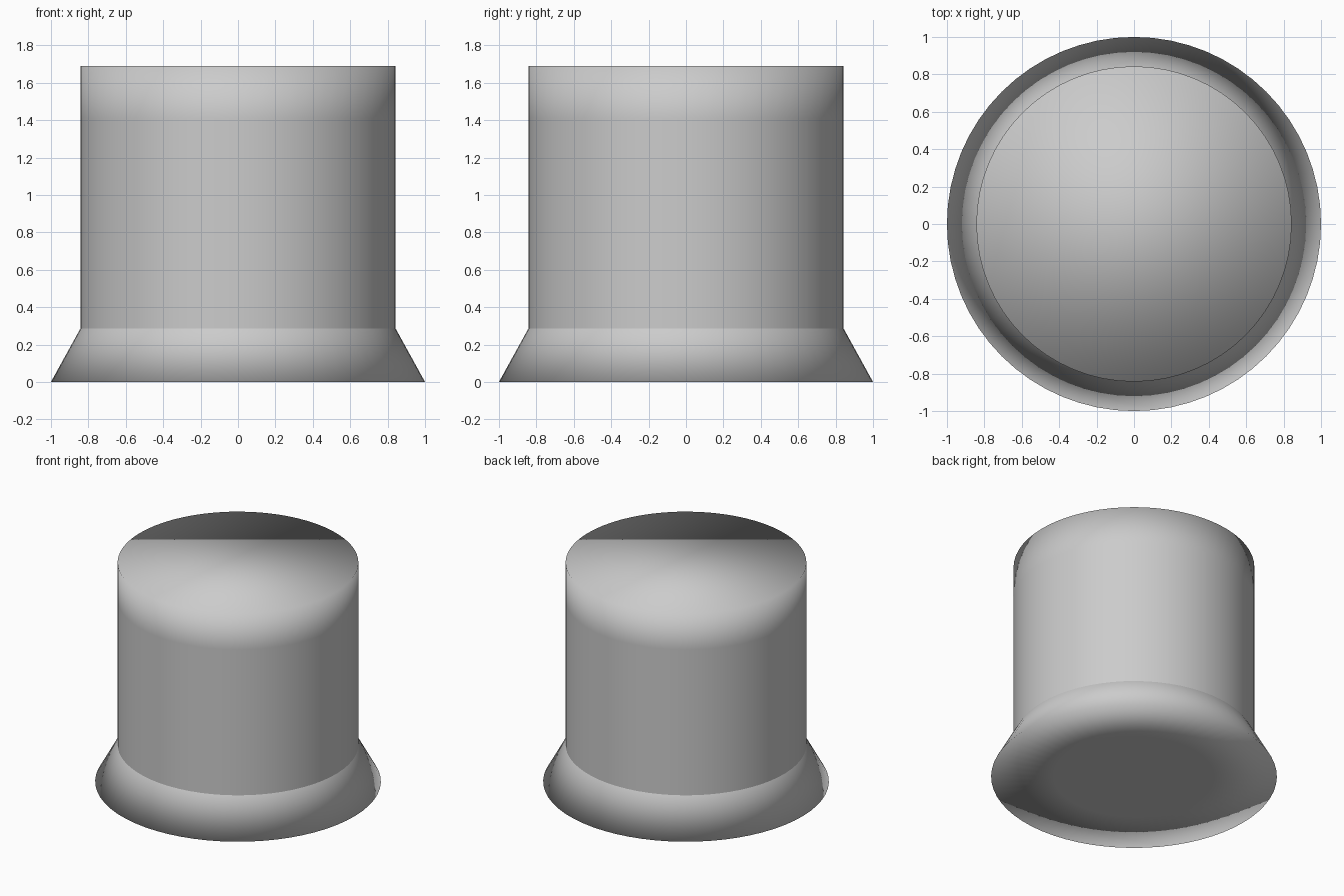
import bpy, bmesh
from math import cos, sin, pi

if "Cube" in bpy.data.objects:
    bpy.data.objects.remove(bpy.data.objects["Cube"])

SIDES = 64


def lathe(name, profile, cap_start=False, cap_end=False):
    """Revolve (radius, z) points around z into a smooth-shaded object."""
    bm = bmesh.new()
    rings = [[bm.verts.new((r * cos(2 * pi * i / SIDES), r * sin(2 * pi * i / SIDES), z))
              for i in range(SIDES)] for r, z in profile]
    for low, high in zip(rings, rings[1:]):
        for i in range(SIDES):
            j = (i + 1) % SIDES
            bm.faces.new((low[i], low[j], high[j], high[i]))
    if cap_start:
        bm.faces.new(rings[0][::-1])
    if cap_end:
        bm.faces.new(rings[-1])
    for f in bm.faces:
        f.smooth = True
    mesh = bpy.data.meshes.new(name)
    bm.to_mesh(mesh)
    bm.free()
    obj = bpy.data.objects.new(name, mesh)
    bpy.context.collection.objects.link(obj)
    return obj


# Flared skirt with an inset bottom disc; kept separate so the seam stays crisp
lathe("flared_base", [(0.56, 0), (1.0, 0), (0.843, 0.285)], cap_start=True)

# Straight drum with a support loop below the softly shaded flat top
lathe("drum_body", [(0.843, 0.285), (0.843, 1.41), (0.843, 1.69)], cap_end=True)
